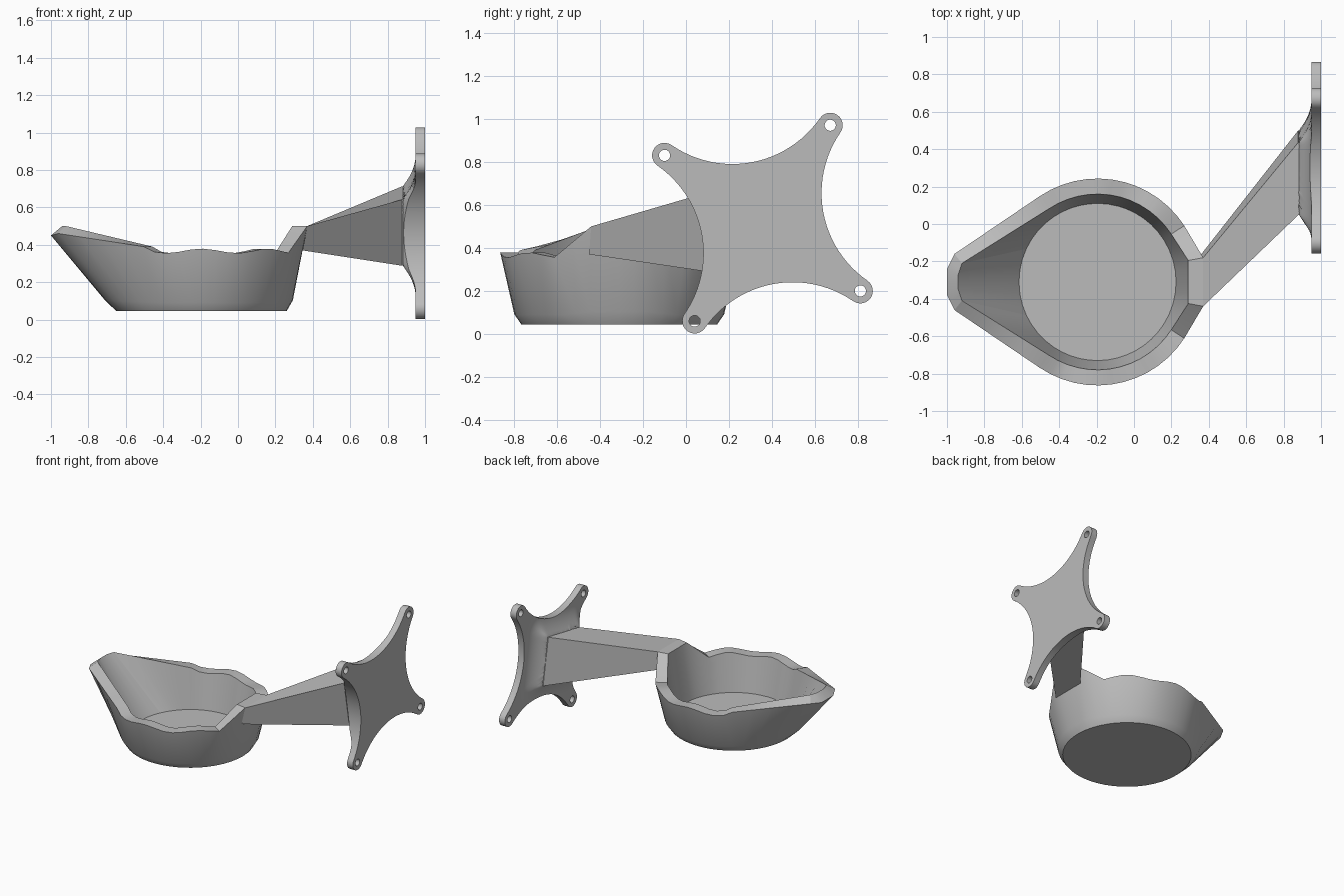
import bpy, bmesh, math
from math import sin, cos, radians, hypot

if "Cube" in bpy.data.objects:
    bpy.data.objects.remove(bpy.data.objects["Cube"])

grey = bpy.data.materials.new("matte grey")
grey.use_nodes = True
GREY = (0.5, 0.5, 0.5, 1)
grey.diffuse_color = GREY
grey.node_tree.nodes["Principled BSDF"].inputs["Base Color"].default_value = GREY


def loft(name, rings, smooth=None):
    """Skin a stack of closed rings and cap both ends."""
    bm = bmesh.new()
    loops = [[bm.verts.new(p) for p in ring] for ring in rings]
    n = len(loops[0])
    for a, b in zip(loops, loops[1:]):
        for i in range(n):
            j = (i + 1) % n
            bm.faces.new((a[i], a[j], b[j], b[i]))
    bm.faces.new(loops[0])
    bm.faces.new(loops[-1])
    bmesh.ops.recalc_face_normals(bm, faces=bm.faces[:])
    mesh = bpy.data.meshes.new(name)
    bm.to_mesh(mesh)
    bm.free()
    mesh.materials.append(grey)
    obj = bpy.data.objects.new(name, mesh)
    bpy.context.collection.objects.link(obj)
    if smooth:
        shade(obj, smooth)
    return obj


def shade(obj, angle):
    bpy.ops.object.select_all(action="DESELECT")
    obj.select_set(True)
    bpy.context.view_layer.objects.active = obj
    bpy.ops.object.shade_smooth_by_angle(angle=radians(angle))


def mix(a, b, t):
    return tuple(p + (q - p) * t for p, q in zip(a, b))


# Bowl: half outline from the spout round to the arm, then mirrored
BX, BY = -0.195, -0.31


def polar(r, deg, z):
    return (BX + r * cos(radians(deg)), r * sin(radians(deg)), z)


# each key: angle on the base circle, outer rim point, inner rim point
keys = [(180, (-1, 0, 0.45), (-0.94, 0, 0.5)),
        (171, (-1, 0.07, 0.45), (-0.94, 0.04, 0.5)),
        (155, (-0.96, 0.15, 0.46), (-0.92, 0.1, 0.5))]
for i in range(14):
    a = 124 - 7 * i
    z = 0.39 if i == 0 else 0.367 + 0.012 * sin(radians(9 * a))
    keys.append((a, polar(0.553, a, z), polar(0.47, a, z)))
keys += [(16, (0.37, 0.13, 0.5), (0.29, 0.115, 0.5)),
         (0, (0.37, 0, 0.5), (0.29, 0, 0.5))]

half = []
for (a0, o0, i0), (a1, o1, i1) in zip(keys, keys[1:]):
    steps = max(1, round((a0 - a1) / 7))
    for s in range(steps):
        t = s / steps
        half.append((a0 + (a1 - a0) * t, mix(o0, o1, t), mix(i0, i1, t)))
half.append(keys[-1])

base = [polar(0.455, a, 0.045) for a, o, i in half]
heel = [mix(polar(0.48, a, 0.06), o, 0.1) for a, o, i in half]
outer = [o for a, o, i in half]
inner = [i for a, o, i in half]
floor = [polar(0.42, a, 0.09) for a, o, i in half]


def mirrored(side):
    pts = side + [(x, -y, z) for x, y, z in side[-2:0:-1]]
    return [(x, y + BY, z) for x, y, z in pts]


loft("bowl", [mirrored(r) for r in (base, heel, outer, inner, floor)], 25)

# Mounting plate frame: u, v lie in the plate, tilted about x
PY, PZ, TILT = 0.355, 0.515, math.atan2(0.14, 0.77)
HOLE, LOBE = 0.391, 0.058
U0, U1, V = -0.28, 0.115, 0.18   # pad where the arm lands


def place(x, u, v):
    return (x, PY + u * cos(TILT) - v * sin(TILT), PZ + u * sin(TILT) + v * cos(TILT))


# Outline: round lobe then concave side, repeated four times
quarter = []
for i in range(13):
    a = radians(-45 + 15 * i)
    quarter.append((HOLE + LOBE * cos(a), HOLE + LOBE * sin(a)))
sweep = HOLE * math.sqrt(2) - LOBE
for i in range(1, 24):
    a = radians(-45 - 90 * i / 24)
    quarter.append((sweep * cos(a), 2 * HOLE + sweep * sin(a)))
outline = []
for k in range(4):
    c, s = cos(k * math.pi / 2), sin(k * math.pi / 2)
    outline += [(u * c - v * s, u * s + v * c) for u, v in quarter]


def inner_face(u, v):
    """Flare from the thin plate up to the pad."""
    d = hypot(max(U0 - u, 0, u - U1), max(abs(v) - V, 0))
    return 0.95 - 0.07 * max(0, 1 - d / 0.17) ** 2


rings = [[place(1, u, v) for u, v in outline]]
for k in range(20):
    t = 1 - k / 20
    rings.append([place(inner_face(u * t, v * t), u * t, v * t) for u, v in outline])
plate = loft("mounting_plate", rings)

# Screw holes
for su in (-1, 1):
    for sv in (-1, 1):
        circle = [(su * HOLE + 0.026 * cos(i * math.pi / 12),
                   sv * HOLE + 0.026 * sin(i * math.pi / 12)) for i in range(24)]
        cutter = loft("hole_cutter", [[place(x, u, v) for u, v in circle] for x in (0.8, 1.1)])
        cutter.hide_render = True
        mod = plate.modifiers.new("hole", "BOOLEAN")
        mod.operation, mod.solver, mod.object = "DIFFERENCE", "EXACT", cutter
        bpy.context.view_layer.objects.active = plate
        bpy.ops.object.modifier_apply(modifier=mod.name)
        bpy.data.objects.remove(cutter)
shade(plate, 30)

# Arm: tapered bar from the bowl rim to the pad
pad = [(U0, -V), (U1, -V), (U1, V), (U0, V)]
start = [(0.345, -0.45, 0.37), (0.345, -0.18, 0.37), (0.37, -0.18, 0.5), (0.37, -0.44, 0.5)]
loft("arm", [start] + [[place(x, u, v) for u, v in pad] for x in (0.878, 0.96)])
